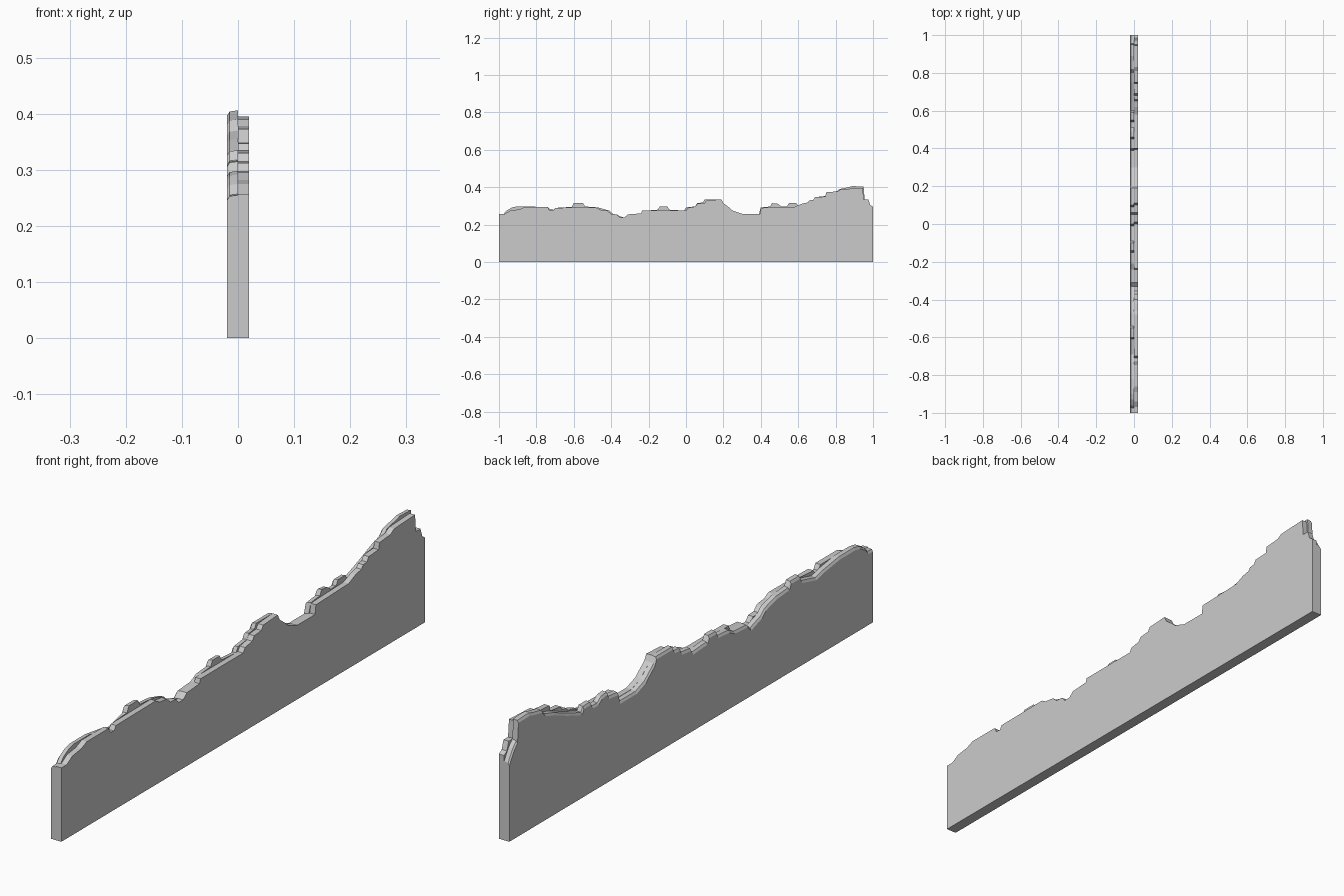
import bpy, bmesh

# Broken top edge of each layer as (y, z) points
left_edge = [(-1, .255), (-.975, .257), (-.96, .275), (-.93, .292), (-.9, .298), (-.82, .298),
             (-.73, .285), (-.69, .275), (-.61, .295), (-.6, .315), (-.55, .315), (-.54, .297),
             (-.47, .292), (-.41, .275), (-.39, .257), (-.33, .237), (-.31, .255), (-.24, .26),
             (-.21, .275), (-.15, .28), (-.14, .298), (-.1, .298), (-.09, .28), (-.01, .275),
             (.0, .292), (.05, .298), (.06, .316), (.09, .318), (.1, .335), (.19, .335),
             (.2, .315), (.25, .275), (.3, .257), (.39, .257), (.4, .292), (.45, .297),
             (.46, .315), (.49, .312), (.51, .297), (.54, .298), (.55, .315), (.59, .315),
             (.6, .298), (.65, .315), (.69, .33), (.75, .355), (.8, .37), (.82, .39),
             (.86, .398), (.89, .406), (.95, .404), (.955, .335), (.975, .315), (1, .275)]
right_edge = [(-1, .257), (-.97, .257), (-.94, .275), (-.89, .282), (-.86, .295), (-.74, .295),
              (-.73, .277), (-.71, .275), (-.7, .29), (-.48, .292), (-.46, .28), (-.42, .275),
              (-.4, .257), (-.37, .255), (-.355, .238), (-.33, .238), (-.31, .255), (-.24, .26),
              (-.235, .275), (0, .275), (.01, .29), (.05, .297), (.06, .312), (.1, .315),
              (.11, .33), (.19, .335), (.2, .315), (.23, .292), (.25, .275), (.3, .258),
              (.395, .258), (.4, .29), (.58, .295), (.62, .312), (.65, .318), (.66, .33),
              (.68, .332), (.69, .347), (.745, .35), (.75, .373), (.81, .378), (.83, .39),
              (.945, .395), (.95, .335), (.975, .335), (.985, .305), (1, .295)]


def height(edge, y):
    for (y0, z0), (y1, z1) in zip(edge, edge[1:]):
        if y <= y1:
            return z0 + (z1 - z0) * (y - y0) / (y1 - y0)
    return edge[-1][1]


# Loft stepped cross-sections along y
bm = bmesh.new()
rings = []
for y in sorted({p[0] for p in left_edge + right_edge}):
    l, r = height(left_edge, y), height(right_edge, y)
    section = [(-.02, 0), (-.02, l - .01), (-.015, l - .002), (0, l), (0, r), (.02, r), (.02, 0)]
    rings.append([bm.verts.new((x, y, z)) for x, z in section])
for a, b in zip(rings, rings[1:]):
    for i in range(7):
        j = (i + 1) % 7
        bm.faces.new((a[i], b[i], b[j], a[j]))
bm.faces.new(rings[0])
bm.faces.new(rings[-1][::-1])
bmesh.ops.remove_doubles(bm, verts=bm.verts, dist=.0002)
bmesh.ops.recalc_face_normals(bm, faces=bm.faces)

mesh = bpy.data.meshes.new("broken_wall")
bm.to_mesh(mesh)
bm.free()
bpy.context.collection.objects.link(bpy.data.objects.new("broken_wall", mesh))
